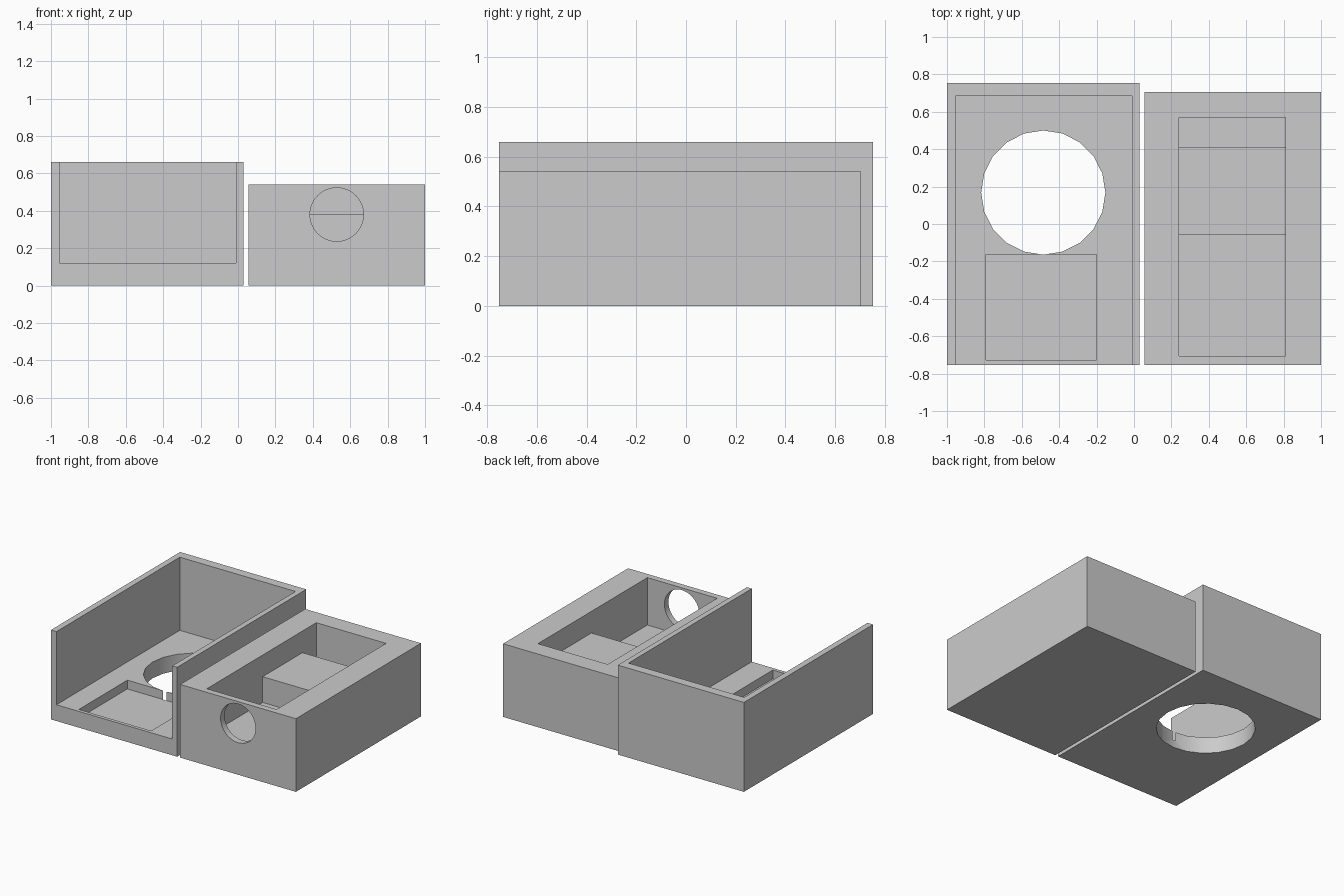
import bpy
import math

# Remove the default cube only
cube = bpy.data.objects.get("Cube")
if cube:
    bpy.data.objects.remove(cube, do_unlink=True)

# Single grey material
GREY = (0.6, 0.6, 0.6, 1.0)
grey = bpy.data.materials.new("plain grey")
grey.use_nodes = True
grey.diffuse_color = GREY
grey.node_tree.nodes["Principled BSDF"].inputs["Base Color"].default_value = GREY


def box(name, x, y, z):
    """Box from (min, max) pairs."""
    bpy.ops.mesh.primitive_cube_add(size=1)
    ob = bpy.context.object
    ob.name = name
    ob.location = [(a + b) / 2 for a, b in (x, y, z)]
    ob.scale = [b - a for a, b in (x, y, z)]
    bpy.ops.object.transform_apply(location=True, rotation=True, scale=True)
    ob.data.materials.append(grey)
    return ob


def cylinder(name, centre, radius, depth, sides, tilt=0.0):
    bpy.ops.mesh.primitive_cylinder_add(
        vertices=sides, radius=radius, depth=depth,
        location=centre, rotation=(tilt, 0, 0))
    ob = bpy.context.object
    ob.name = name
    ob.data.materials.append(grey)
    return ob


def cut(target, cutters):
    """Subtract each cutter, then discard it."""
    bpy.ops.object.select_all(action="DESELECT")
    bpy.context.view_layer.objects.active = target
    target.select_set(True)
    for cutter in cutters:
        mod = target.modifiers.new("cut", "BOOLEAN")
        mod.operation = "DIFFERENCE"
        mod.solver = "EXACT"
        mod.object = cutter
        bpy.ops.object.modifier_apply(modifier=mod.name)
        bpy.data.objects.remove(cutter, do_unlink=True)
    bpy.ops.object.shade_smooth_by_angle(angle=math.radians(30))


# Open-fronted tray with a round floor opening and a shallow square recess
tray = box("open_tray", (-1, 0.03), (-0.753, 0.753), (0, 0.66))
cut(tray, [
    box("tray_channel", (-0.955, -0.01), (-0.9, 0.685), (0.12, 0.9)),
    cylinder("floor_opening", (-0.485, 0.168, 0.05), 0.332, 0.6, 20),
    box("square_recess", (-0.79, -0.2), (-0.727, -0.162), (0.055, 0.3)),
])

# Thick-walled housing with a deep pocket and a round port in its front wall
housing = box("housing", (0.055, 1), (-0.753, 0.705), (0, 0.54))
cut(housing, [
    box("deep_pocket", (0.24, 0.81), (-0.706, 0.57), (0.19, 0.8)),
    cylinder("front_port", (0.528, -0.75, 0.38), 0.143, 0.2, 48, math.pi / 2),
])

# Raised block standing on the pocket floor
box("inner_block", (0.24, 0.81), (-0.055, 0.41), (0.185, 0.38))
